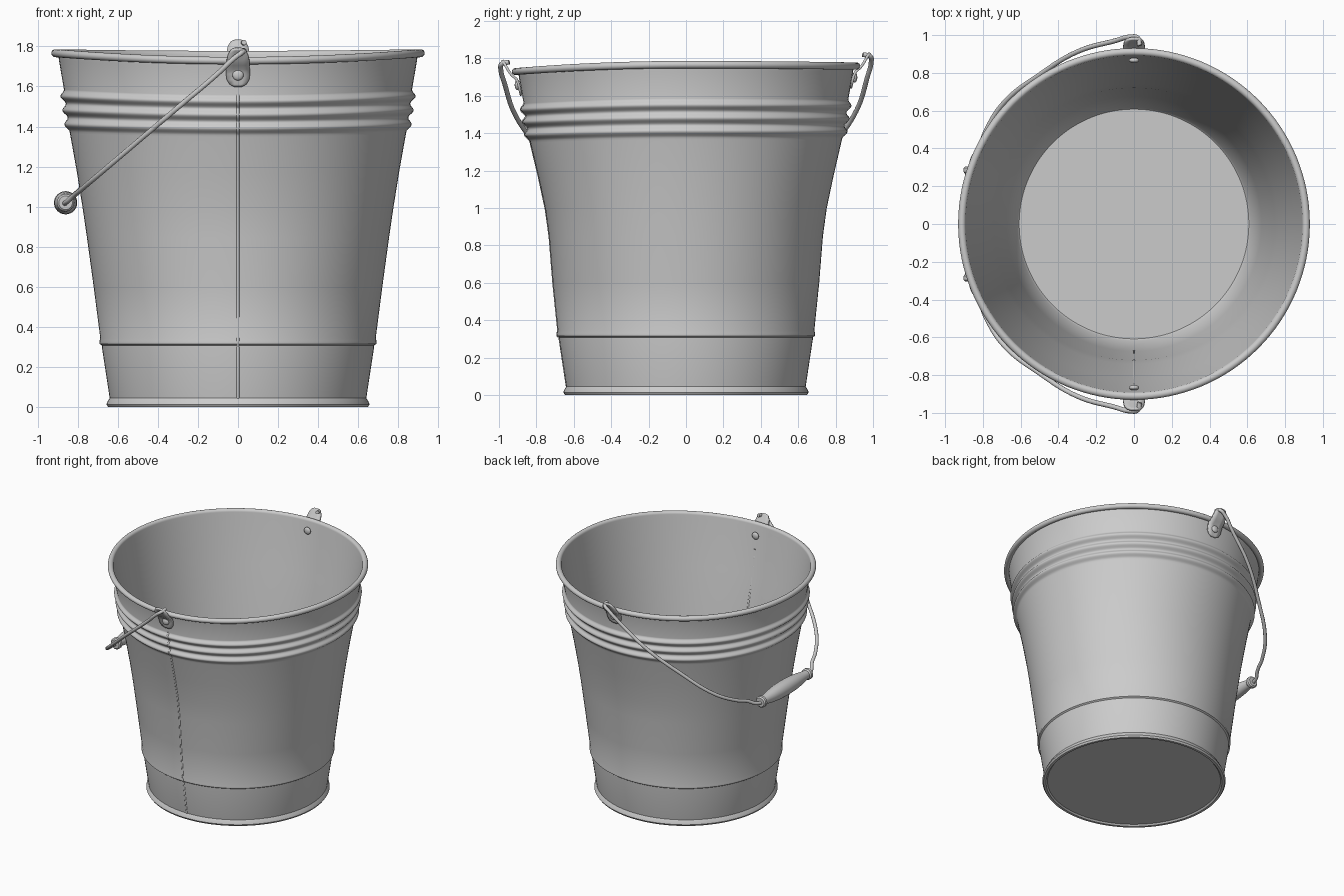
import bpy, bmesh
from math import sin, cos, pi, radians, exp
from mathutils import Vector

if "Cube" in bpy.data.objects:
    bpy.data.objects.remove(bpy.data.objects["Cube"])


def finish(name, bm, angle=40):
    bmesh.ops.recalc_face_normals(bm, faces=bm.faces)
    mesh = bpy.data.meshes.new(name)
    bm.to_mesh(mesh)
    bm.free()
    ob = bpy.data.objects.new(name, mesh)
    bpy.context.collection.objects.link(ob)
    bpy.ops.object.select_all(action='DESELECT')
    ob.select_set(True)
    bpy.context.view_layer.objects.active = ob
    bpy.ops.object.shade_smooth_by_angle(angle=radians(angle))
    return ob


def lathe(name, profile, steps, shape):
    bm = bmesh.new()
    rings = [[bm.verts.new(shape(r, z, 2 * pi * i / steps)) for i in range(steps)]
             for r, z in profile]
    for a, b in zip(rings, rings[1:]):
        for i in range(steps):
            j = (i + 1) % steps
            bm.faces.new((a[i], a[j], b[j], b[i]))
    bmesh.ops.remove_doubles(bm, verts=bm.verts, dist=1e-5)
    return finish(name, bm)


def wire(name, points, radius, smooth=True):
    cu = bpy.data.curves.new(name, 'CURVE')
    cu.dimensions = '3D'
    cu.bevel_depth = radius
    cu.bevel_resolution = 3
    cu.use_fill_caps = True
    cu.resolution_u = 8
    sp = cu.splines.new('BEZIER' if smooth else 'POLY')
    if smooth:
        sp.bezier_points.add(len(points) - 1)
        for p, co in zip(sp.bezier_points, points):
            p.co = co
            p.handle_left_type = p.handle_right_type = 'AUTO'
    else:
        sp.points.add(len(points) - 1)
        for p, co in zip(sp.points, points):
            p.co = (*co, 1)
    ob = bpy.data.objects.new(name, cu)
    bpy.context.collection.objects.link(ob)
    return ob


# Worn bucket shape: the rim sags at the front, front and back are pressed in a little
def worn(r, z, a):
    x, y = cos(a), sin(a)
    front, back = max(0, -y) ** 2, max(0, y) ** 2
    sag = (0.038 * front + 0.008 * back) * (z / 1.78) ** 3
    dent = 0.024 * (front + back) * exp(-((z - 0.95) / 0.33) ** 2) * min(1, r / 0.6)
    return Vector(((r * x), (r - dent) * y, z - sag))


# Bucket body: foot bead, step, wall, three ridges, rolled rim, smooth inside
outer = [(0.64, 0.045), (0.679, 0.300), (0.679, 0.308), (0.690, 0.316), (0.691, 0.330),
         (0.687, 0.345), (0.720, 0.6), (0.754, 0.85), (0.776, 1.0), (0.805, 1.18),
         (0.838, 1.365)]
ridges = []
for k in range(33):
    z = 1.375 + 0.21 * k / 32
    ridges.append((0.840 + (z - 1.375) * 0.135 + 0.022 * sin(pi * (z - 1.375) / 0.07) ** 2, z))
rim = [(0.911 + 0.02 * cos(radians(t)), 1.766 + 0.02 * sin(radians(t)))
       for t in range(-140, 181, 20)]
profile = ([(0, 0.012), (0.3, 0.012), (0.62, 0.012), (0.63, 0.001), (0.648, 0.001),
            (0.656, 0.014), (0.650, 0.03)] + outer + ridges + [(0.893, 1.73)] + rim +
           [(0.885, 1.73), (0.828, 1.38), (0.765, 1.0), (0.743, 0.85), (0.675, 0.34),
            (0.618, 0.05), (0.608, 0.04), (0.3, 0.04), (0, 0.04)])
lathe("bucket_body", profile, 128, worn)

# Side seam at the front
wire("side_seam", [worn(r - 0.005, z, -pi / 2) for r, z in outer + ridges], 0.008, False)

# Ears with rivets, front and back
ear_rows = [(1.600, 0.880, 0.018), (1.612, 0.884, 0.042), (1.635, 0.889, 0.056),
            (1.665, 0.896, 0.060), (1.69, 0.908, 0.060), (1.71, 0.932, 0.058),
            (1.735, 0.950, 0.056), (1.76, 0.964, 0.050), (1.782, 0.978, 0.036),
            (1.79, 0.983, 0.016)]
for label, side, lift in (("front", -1, 0), ("back", 1, 0.04)):
    bm = bmesh.new()
    rows = [[bm.verts.new((w * t, side * y, z + lift)) for t in (-1, -0.4, 0.4, 1)]
            for z, y, w in ear_rows]
    for a, b in zip(rows, rows[1:]):
        for i in range(3):
            bm.faces.new((a[i], a[i + 1], b[i + 1], b[i]))
    ear = finish(label + "_ear", bm)
    mod = ear.modifiers.new("thickness", 'SOLIDIFY')
    mod.thickness = 0.014
    mod.offset = 0
    for part, y in (("outer", 0.902), ("inner", 0.866)):
        bm = bmesh.new()
        bmesh.ops.create_uvsphere(bm, u_segments=20, v_segments=10, radius=0.028)
        bmesh.ops.scale(bm, verts=bm.verts, vec=(1, 0.5, 1))
        bmesh.ops.translate(bm, verts=bm.verts, vec=(0, side * y, 1.658 + lift))
        finish(f"{label}_{part}_rivet", bm)

# Wire handle swung to the left, hooked through both ears
gx, gz = -0.86, 1.02
half = [(-0.10, 0.970), (-0.3, 0.912), (-0.50, 0.79), (-0.69, 0.64), (-0.78, 0.50),
        (-0.82, 0.40), (-0.858, 0.33)]


def arm(side, top):
    pts = [(0.03, side * 0.945, top + 0.03), (0.02, side * 0.984, top + 0.02),
           (-0.02, side * 0.99, top - 0.01)]
    return pts + [(x, side * y, top + (gz - top) * x / gx) for x, y in half]


wire("handle_wire", arm(-1, 1.75) + arm(1, 1.79)[::-1], 0.013)

# Turned grip
grip_half = [(0, 0.305), (0.034, 0.305), (0.043, 0.296), (0.043, 0.276), (0.034, 0.266),
             (0.034, 0.25), (0.046, 0.18), (0.055, 0.09)]
grip = grip_half + [(0.058, 0)] + [(r, -y) for r, y in reversed(grip_half)]
lathe("handle_grip", grip, 32, lambda r, t, a: Vector((gx + r * cos(a), t, gz + r * sin(a))))
